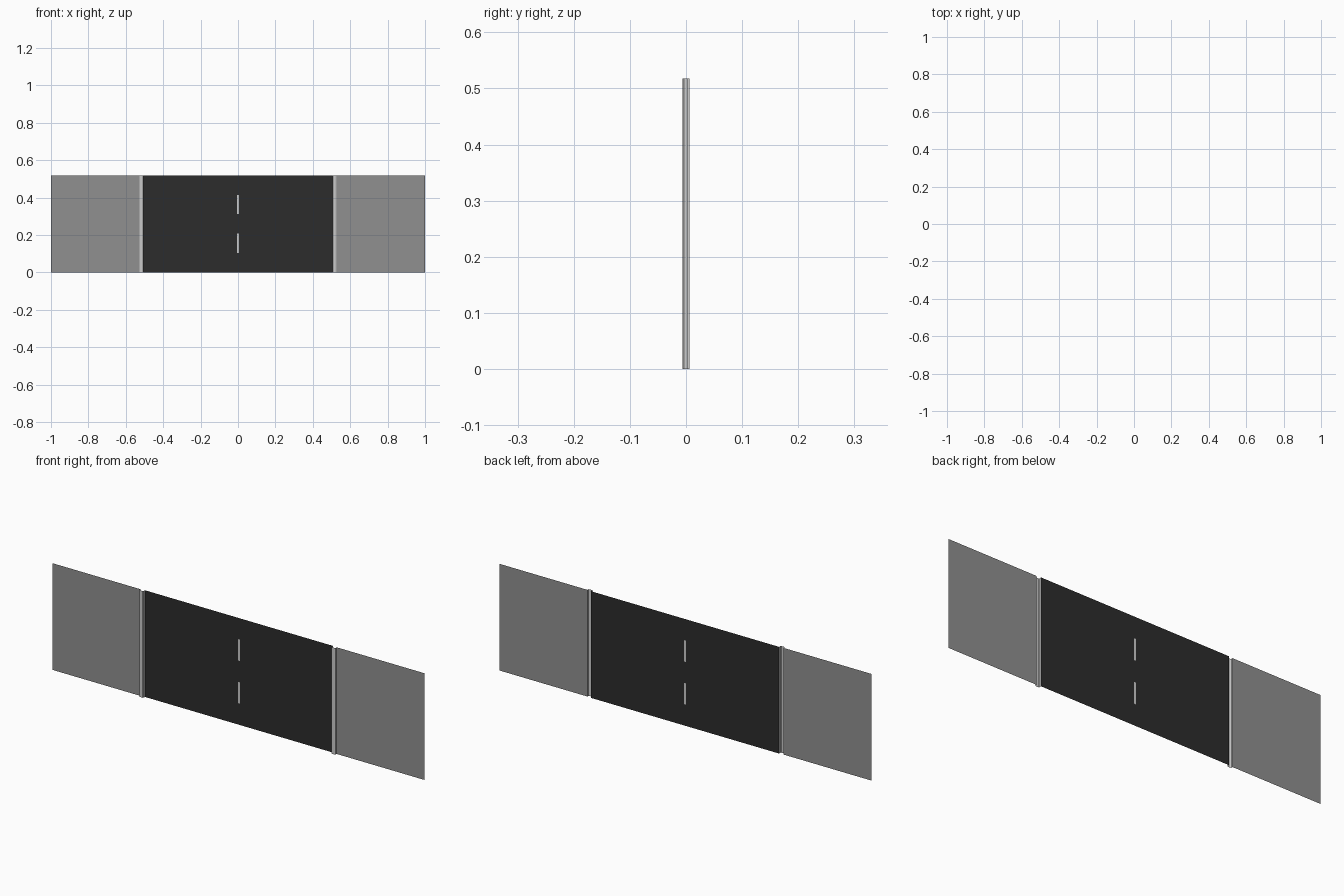
import bpy, bmesh

if "Cube" in bpy.data.objects:
    bpy.data.objects.remove(bpy.data.objects["Cube"])

H = 0.518          # length of the road section (along z)
BACK, FRONT = 0.0065, -0.0065
DASH_Z = [i * H / 5 for i in range(6)]


def material(name, colour):
    m = bpy.data.materials.new(name)
    m.diffuse_color = colour
    m.use_nodes = True
    m.node_tree.nodes["Principled BSDF"].inputs["Base Color"].default_value = m.diffuse_color
    return m


def ribbon(name, profile, levels=(0, H), mats=(), pick=None):
    """Sweep an open x-y profile upward as an uncapped sheet."""
    bm = bmesh.new()
    rows = [[bm.verts.new((x, y, z)) for x, y in profile] for z in levels]
    for j in range(len(rows) - 1):
        for i in range(len(profile) - 1):
            f = bm.faces.new((rows[j][i], rows[j][i + 1],
                              rows[j + 1][i + 1], rows[j + 1][i]))
            if pick:
                f.material_index = pick(i, j)
    me = bpy.data.meshes.new(name)
    bm.to_mesh(me)
    bm.free()
    for m in mats:
        me.materials.append(m)
    ob = bpy.data.objects.new(name, me)
    bpy.context.collection.objects.link(ob)
    return ob


asphalt = material("asphalt", (0.025, 0.025, 0.025, 1))
paint = material("lane_paint", (0.6, 0.6, 0.6, 1))
paving = material("paving", (0.28, 0.28, 0.28, 1))

# Road surface with two painted centre dashes
ribbon("road", [(x, BACK) for x in (-0.505, -0.005, 0.005, 0.505)],
       DASH_Z, (asphalt, paint),
       lambda i, j: 1 if i == 1 and j in (1, 3) else 0)

# Kerbs with chamfered corners, and pavements outside them
kerb = [(0.505, BACK), (0.505, -0.004), (0.508, FRONT),
        (0.522, FRONT), (0.527, -0.004), (0.527, 0.004)]
for side, s in (("left", -1), ("right", 1)):
    for name, prof, mats in (("kerb", kerb, ()),
                             ("pavement", [(0.527, 0.004), (1.0, 0.004)], (paving,))):
        pts = [(s * x, y) for x, y in prof]
        ribbon(f"{side}_{name}", pts if s > 0 else pts[::-1], mats=mats)
